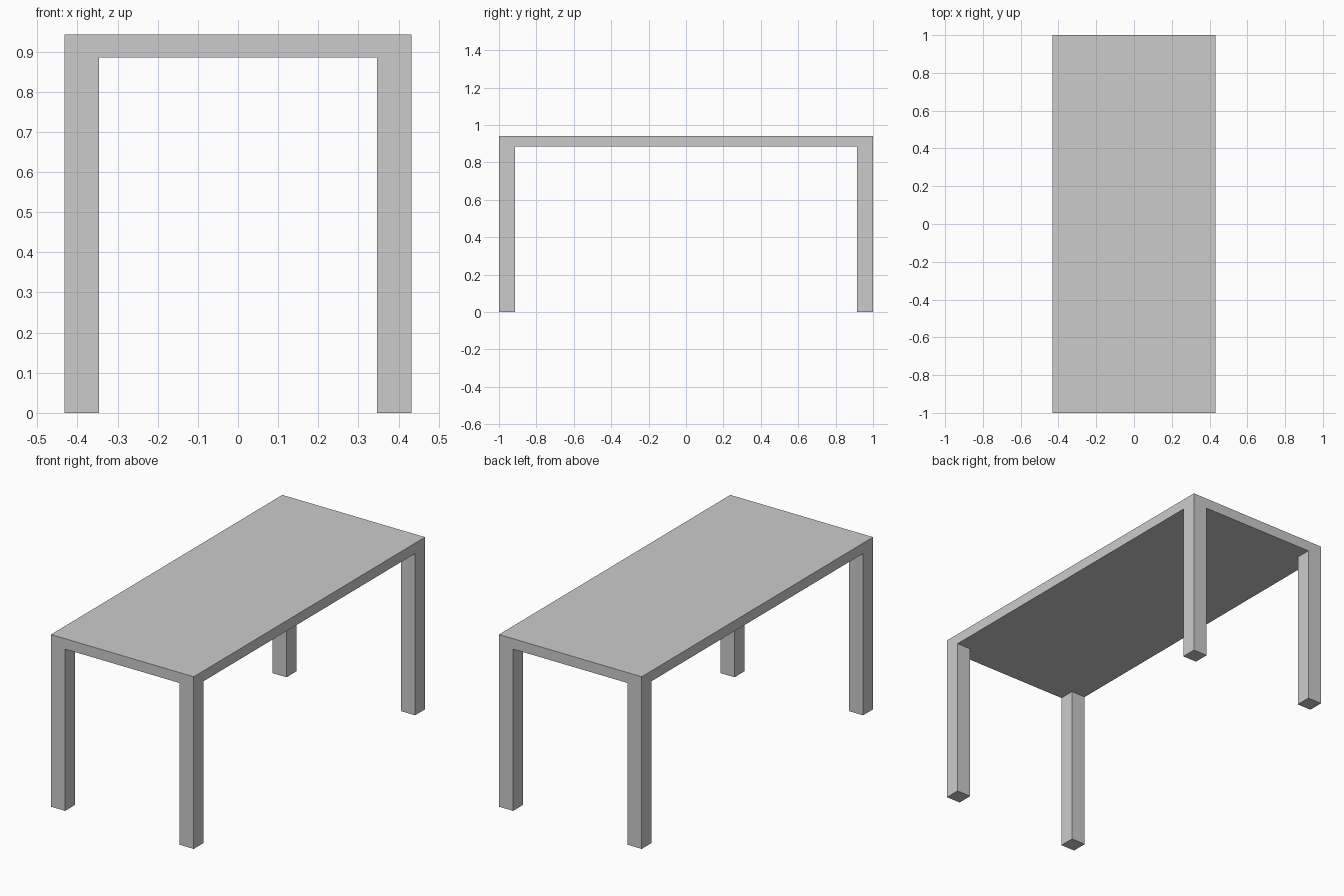
import bpy
import bmesh
import math
from mathutils import Matrix

if "Cube" in bpy.data.objects:
    bpy.data.objects.remove(bpy.data.objects["Cube"])

HALF_X, HALF_Y = 0.432, 1.0
LEG = 0.086
TOP, UNDER = 0.942, 0.885

bm = bmesh.new()

# Tabletop slab
size = Matrix.Diagonal((2 * HALF_X, 2 * HALF_Y, TOP - UNDER, 1))
place = Matrix.Translation((0, 0, (TOP + UNDER) / 2))
bmesh.ops.create_cube(bm, size=1, matrix=place @ size)

# Cut lines marking the leg footprints
for side in (-1, 1):
    for co, no in (((side * (HALF_X - LEG), 0, 0), (1, 0, 0)),
                   ((0, side * (HALF_Y - LEG), 0), (0, 1, 0))):
        bmesh.ops.bisect_plane(bm, geom=bm.verts[:] + bm.edges[:] + bm.faces[:],
                               plane_co=co, plane_no=no)

# Legs pulled down from the four underside corners, flush with the slab
bm.normal_update()
corners = []
for f in bm.faces:
    c = f.calc_center_median()
    if f.normal.z < -0.9 and abs(c.x) > HALF_X - LEG and abs(c.y) > HALF_Y - LEG:
        corners.append(f)
for foot in bmesh.ops.extrude_discrete_faces(bm, faces=corners)["faces"]:
    for v in foot.verts:
        v.co.z = 0

# Merge coplanar pieces into clean flat faces
bmesh.ops.remove_doubles(bm, verts=bm.verts[:], dist=1e-5)
bmesh.ops.dissolve_limit(bm, angle_limit=math.radians(1),
                         verts=bm.verts[:], edges=bm.edges[:])
bmesh.ops.recalc_face_normals(bm, faces=bm.faces[:])

mesh = bpy.data.meshes.new("table")
bm.to_mesh(mesh)
bm.free()
bpy.context.collection.objects.link(bpy.data.objects.new("table", mesh))
